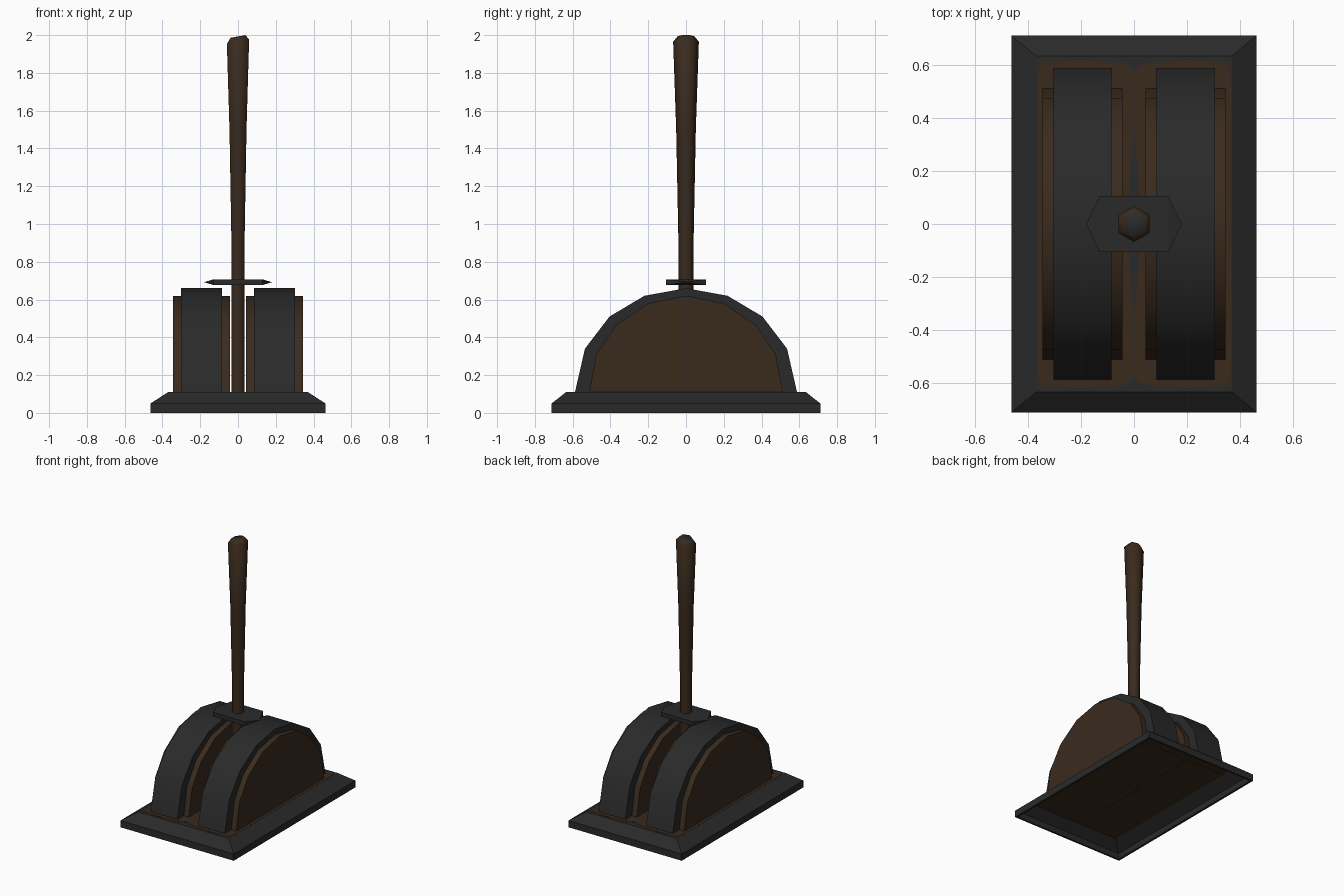
import bpy, bmesh, math

if "Cube" in bpy.data.objects:
    bpy.data.objects.remove(bpy.data.objects["Cube"])

def material(name, rgb):
    m = bpy.data.materials.new(name)
    m.diffuse_color = (*rgb, 1)
    m.use_nodes = True
    m.node_tree.nodes["Principled BSDF"].inputs["Base Color"].default_value = m.diffuse_color
    return m

METAL = material("dark_iron", (0.0225, 0.0228, 0.0232))
WOOD = material("brown_wood", (0.042, 0.0235, 0.0125))

def finish(name, bm, mats, angle=None):
    bmesh.ops.recalc_face_normals(bm, faces=bm.faces)
    me = bpy.data.meshes.new(name)
    bm.to_mesh(me)
    bm.free()
    for m in mats:
        me.materials.append(m)
    if angle:
        me.polygons.foreach_set("use_smooth", [True] * len(me.polygons))
        me.set_sharp_from_angle(angle=math.radians(angle))
    ob = bpy.data.objects.new(name, me)
    bpy.context.collection.objects.link(ob)
    return ob

def loft(rings):
    # skin a stack of equal-length rings and cap both ends
    bm = bmesh.new()
    vs = [[bm.verts.new(p) for p in r] for r in rings]
    n = len(vs[0])
    for a, b in zip(vs, vs[1:]):
        for i in range(n):
            j = (i + 1) % n
            bm.faces.new((a[i], a[j], b[j], b[i]))
    bm.faces.new(vs[0][::-1])
    bm.faces.new(vs[-1])
    return bm

def rect(x, y, z):
    return [(-x, -y, z), (x, -y, z), (x, y, z), (-x, y, z)]

# base: sloped iron shell, hollow underneath, with a wooden underside
bm = loft([rect(0.362, 0.625, 0.097), rect(0.447, 0.697, 0.045), rect(0.447, 0.697, 0),
           rect(0.463, 0.711, 0), rect(0.463, 0.711, 0.05), rect(0.37, 0.635, 0.11)])
for f in bm.faces:
    if all(abs(v.co.z - 0.097) < 0.001 for v in f.verts):
        f.material_index = 1
finish("base", bm, [METAL, WOOD])

# wooden inlay on top of the base, two halves with a narrow slit between
half = [(0.02, 0), (0.018, 0.15), (0.0, 0.36), (0, 0.575), (0.03, 0.605), (0.2, 0.62),
        (0.35, 0.61), (0.366, 0.57)]
outline = half + [(x, -y) for x, y in half[:0:-1]]
for s, side in ((1, "right"), (-1, "left")):
    bm = loft([[(s * x, y, z) for x, y in outline] for z in (0.108, 0.1115)])
    finish("base_inlay_" + side, bm, [WOOD])

# arched housings: wooden core wrapped by an iron band, on each side
def arch(pts):
    return [(-y, z) for y, z in pts] + [(y, z) for y, z in pts[-2::-1]]

core = arch([(0.515, 0.095), (0.475, 0.31), (0.37, 0.465), (0.2, 0.58), (0, 0.62)])
band = arch([(0.59, 0.10), (0.535, 0.34), (0.405, 0.51), (0.22, 0.62), (0, 0.66)])
for s, side in ((1, "right"), (-1, "left")):
    for name, prof, x0, x1, mat in (("core", core, 0.043, 0.345, WOOD),
                                    ("band", band, 0.085, 0.303, METAL)):
        bm = loft([[(s * x, y, z) for y, z in prof] for x in (x0, x1)])
        finish(f"housing_{name}_{side}", bm, [mat], 35)

# lever: flared six-sided wooden handle with a slanted iron tip
def hexagon(r, z, tilt=0):
    return [(r * math.cos(a), r * math.sin(a), z + tilt * math.cos(a))
            for a in (math.radians(30 + 60 * i) for i in range(6))]

bm = loft([hexagon(0.04, 0.092), hexagon(0.04, 0.9), hexagon(0.052, 1.5),
           hexagon(0.068, 1.965, 0.014), hexagon(0.045, 1.993, 0.008)])
for f in bm.faces:
    if min(v.co.z for v in f.verts) > 1.983:
        f.material_index = 1
finish("lever", bm, [WOOD, METAL], 65)

# collar plate: flat slab whose ends taper to points
bm = loft([rect(0.13, 0.105, 0.677), rect(0.13, 0.105, 0.707)])
for s in (1, -1):
    face = next(f for f in bm.faces if all(v.co.x * s > 0 for v in f.verts))
    tip = bmesh.ops.poke(bm, faces=[face])["verts"][0]
    tip.co.x = s * 0.18
finish("collar_plate", bm, [METAL])
